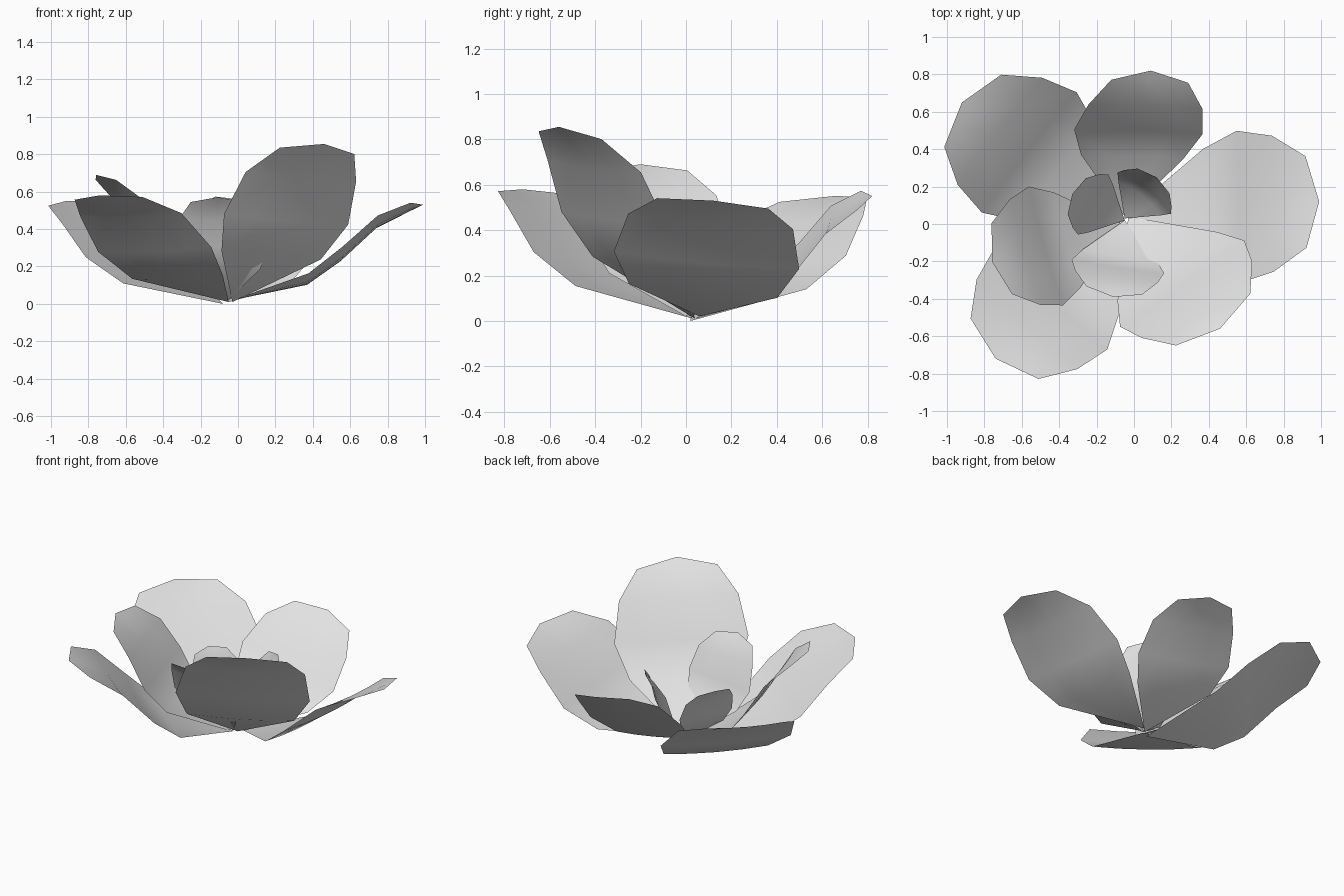
import bpy, bmesh
from math import radians
from mathutils import Vector, Matrix

cube = bpy.data.objects.get("Cube")
if cube:
    bpy.data.objects.remove(cube)

# One plain grey for every petal
GREY = (0.76, 0.76, 0.76, 1.0)
petal_grey = bpy.data.materials.new("petal_grey")
petal_grey.use_nodes = True
petal_grey.diffuse_color = GREY
bsdf = petal_grey.node_tree.nodes["Principled BSDF"]
bsdf.inputs["Base Color"].default_value = GREY
bsdf.inputs["Roughness"].default_value = 0.8

UP = Vector((0, 0, 1))

# Rows along a petal: distance to the tip, half width, lift of the rim
ROWS = [(0.36, 0.8, -0.07), (0.555, 1.0, -0.035),
        (0.77, 0.89, 0.025), (0.94, 0.6, 0.018)]
COLUMNS = [-1, -0.5, 0, 0.5, 1]


def petal(name, root, tip, width, roll=0, cup=0.015):
    """Slightly cupped sheet growing from its root to the tip."""
    root, tip = Vector(root), Vector(tip)
    axis = tip - root
    length = axis.length
    along = axis.normalized()
    side = Matrix.Rotation(radians(roll), 3, along) @ UP.cross(along).normalized()
    normal = along.cross(side)

    bm = bmesh.new()
    start = bm.verts.new(root)
    end = bm.verts.new(tip)
    grid = []
    for t, w, lift in ROWS:
        row = []
        for c in COLUMNS:
            height = lift - cup * w * (1 - c * c)
            row.append(bm.verts.new(root + along * t * length
                                    + side * c * w * width / 2
                                    + normal * height * length))
        grid.append(row)
    for i in range(len(COLUMNS) - 1):
        bm.faces.new((start, grid[0][i], grid[0][i + 1]))
        for low, high in zip(grid, grid[1:]):
            bm.faces.new((low[i], high[i], high[i + 1], low[i + 1]))
        bm.faces.new((grid[-1][i], end, grid[-1][i + 1]))

    mesh = bpy.data.meshes.new(name)
    bm.to_mesh(mesh)
    bm.free()
    mesh.materials.append(petal_grey)
    obj = bpy.data.objects.new(name, mesh)
    bpy.context.collection.objects.link(obj)
    bpy.ops.object.select_all(action="DESELECT")
    obj.select_set(True)
    bpy.context.view_layer.objects.active = obj
    bpy.ops.object.shade_smooth_by_angle(angle=radians(40))


# Outer ring
petal("outer_petal_back_right", (-0.08, 0.02, 0), (-0.92, 0.65, 0.55), 0.82, roll=-3)
petal("outer_petal_back", (-0.05, 0.04, 0.01), (0.09, 0.82, 0.55), 0.7, roll=14)
petal("outer_petal_left", (-0.03, 0.06, 0.02), (0.99, 0.12, 0.53), 0.82, roll=-6)
petal("outer_petal_front_left", (-0.03, 0.04, 0.01), (0.46, -0.56, 0.855), 0.81, roll=-6)
petal("outer_petal_front_right", (-0.05, 0.03, 0.01), (-0.74, -0.72, 0.58), 0.81, roll=2)

# Middle petal
petal("middle_petal_right", (-0.06, 0, 0.02), (-0.76, -0.2, 0.69), 0.66)

# Small inner petals
petal("inner_petal_front", (-0.05, 0.02, 0.02), (-0.11, -0.39, 0.57), 0.5)
petal("inner_petal_right", (-0.05, 0.02, 0.02), (-0.33, 0.16, 0.45), 0.36)
petal("inner_petal_back_left", (-0.05, 0.03, 0.02), (0.12, 0.25, 0.48), 0.36, cup=0.06)
